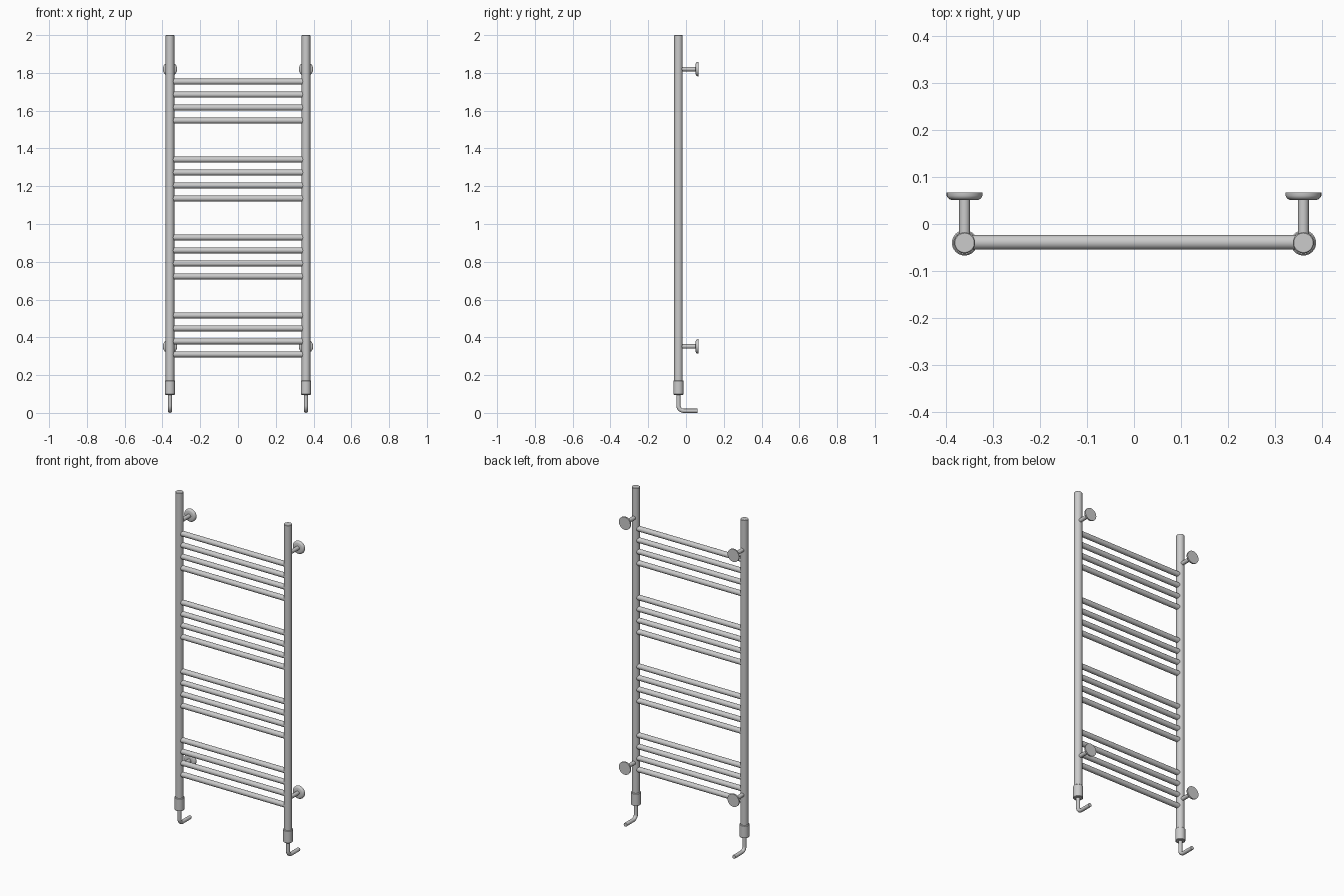
import bpy, bmesh, math
from mathutils import Matrix

if "Cube" in bpy.data.objects:
    bpy.data.objects.remove(bpy.data.objects["Cube"])

POST_X, POST_Y = 0.36, -0.04


def lathe(name, profile, matrix, sides=32):
    """Revolve (radius, height) points about the local z axis, then place."""
    bm = bmesh.new()
    rings = []
    for r, h in profile:
        if r == 0:
            rings.append([bm.verts.new((0, 0, h))])
        else:
            rings.append([bm.verts.new((r * math.cos(2 * math.pi * i / sides),
                                        r * math.sin(2 * math.pi * i / sides), h))
                          for i in range(sides)])
    for a, b in zip(rings, rings[1:]):
        for i in range(sides):
            j = (i + 1) % sides
            if len(a) == 1:
                bm.faces.new((a[0], b[j], b[i]))
            elif len(b) == 1:
                bm.faces.new((a[i], a[j], b[0]))
            else:
                bm.faces.new((a[i], a[j], b[j], b[i]))
    bmesh.ops.recalc_face_normals(bm, faces=bm.faces)
    return finish(name, bm, matrix)


def finish(name, bm, matrix=Matrix()):
    mesh = bpy.data.meshes.new(name)
    bm.to_mesh(mesh)
    bm.free()
    ob = bpy.data.objects.new(name, mesh)
    bpy.context.collection.objects.link(ob)
    ob.matrix_world = matrix
    bpy.ops.object.select_all(action='DESELECT')
    ob.select_set(True)
    bpy.context.view_layer.objects.active = ob
    bpy.ops.object.shade_smooth_by_angle(angle=math.radians(35))
    return ob


def rod(r, lo, hi, c):
    """Profile of a capped rod with small bevels."""
    return [(0, lo), (r - c, lo), (r, lo + c), (r, hi - c), (r - c, hi), (0, hi)]


def elbow(name, x, r=0.011, bend=0.028, sides=24):
    """Pipe dropping from the collar and turning back to the wall."""
    path = [(POST_Y, 0.10, 0.0)]
    for k in range(11):
        a = math.pi / 2 * k / 10
        path.append((POST_Y + bend * (1 - math.cos(a)), r + bend * (1 - math.sin(a)), a))
    path.append((0.06, r, math.pi / 2))
    bm = bmesh.new()
    rings = []
    for y, z, a in path:
        ring = []
        for i in range(sides):
            t = 2 * math.pi * i / sides
            u, v = r * math.cos(t), r * math.sin(t)
            ring.append(bm.verts.new((x + u, y + v * math.cos(a), z + v * math.sin(a))))
        rings.append(ring)
    for a, b in zip(rings, rings[1:]):
        for i in range(sides):
            j = (i + 1) % sides
            bm.faces.new((a[i], a[j], b[j], b[i]))
    bm.faces.new(rings[0])
    bm.faces.new(rings[-1])
    bmesh.ops.recalc_face_normals(bm, faces=bm.faces)
    finish(name, bm)


TO_X = Matrix.Rotation(math.pi / 2, 4, 'Y')    # local z -> +x
TO_Y = Matrix.Rotation(-math.pi / 2, 4, 'X')   # local z -> +y

for label, s in (("left", -1), ("right", 1)):
    x = s * POST_X
    at_post = Matrix.Translation((x, POST_Y, 0))
    # Upright, connection collar and inlet pipe
    lathe(f"{label}_post", rod(0.0225, 0.15, 2.0, 0.002), at_post)
    lathe(f"{label}_collar", rod(0.027, 0.096, 0.172, 0.003), at_post)
    elbow(f"{label}_inlet_pipe", x)
    # Wall brackets: arm and flared disc in one turned profile
    for level, z in (("lower", 0.352), ("upper", 1.82)):
        lathe(f"{label}_{level}_wall_bracket",
              [(0, -0.025), (0.0115, -0.025), (0.0115, 0.051), (0.028, 0.051),
               (0.033, 0.053), (0.036, 0.056), (0.038, 0.06), (0.038, 0.067), (0, 0.067)],
              Matrix.Translation((x, 0, z)) @ TO_Y)

# Four groups of four rungs
for g in range(4):
    for i in range(4):
        z = 0.31 + 0.4125 * g + 0.0687 * i
        lathe(f"rung_{g * 4 + i + 1}", rod(0.0155, -0.352, 0.352, 0.001),
              Matrix.Translation((0, POST_Y + 0.001, z)) @ TO_X)
